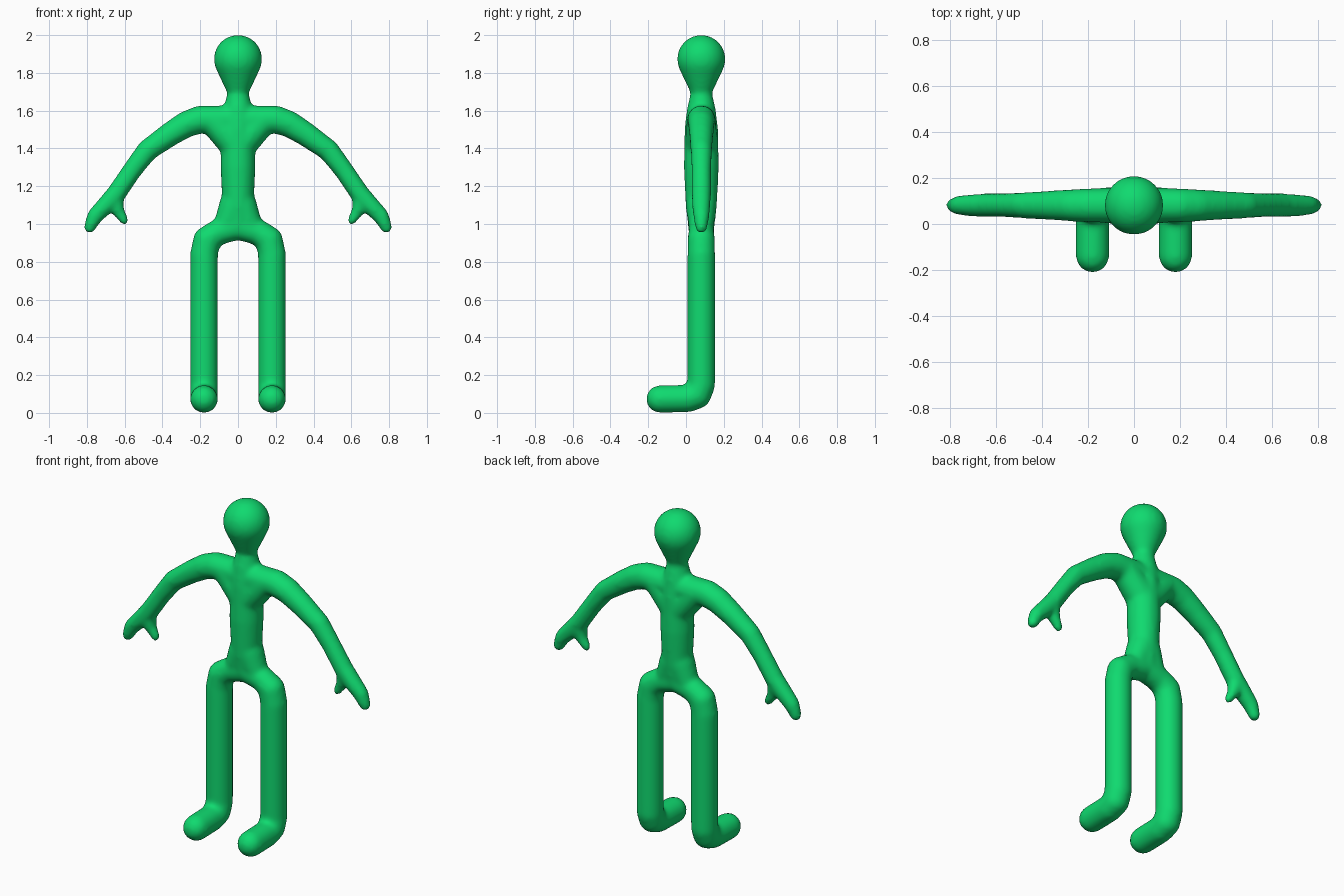
import bpy, bmesh
from mathutils import Matrix

if "Cube" in bpy.data.objects:
    bpy.data.objects.remove(bpy.data.objects["Cube"])

PAD = 0.003      # makes up for the slight shrink of the smoothing
Y = 0.081        # depth of the body axis

green = bpy.data.materials.new("green")
green.diffuse_color = (0.005, 0.70, 0.16, 1)
green.use_nodes = True
green.node_tree.nodes["Principled BSDF"].inputs["Base Color"].default_value = green.diffuse_color


def capsule(bm, a, b):
    """Tapered round limb segment: hull of two balls (x, y, z, radius)."""
    part = bmesh.new()
    for x, y, z, r in (a, b):
        bmesh.ops.create_uvsphere(part, u_segments=32, v_segments=20, radius=r + PAD,
                                  matrix=Matrix.Translation((x, y, z)))
    res = bmesh.ops.convex_hull(part, input=part.verts[:])
    junk = {g for g in res["geom_interior"] + res["geom_unused"]
            if isinstance(g, bmesh.types.BMVert)}
    bmesh.ops.delete(part, geom=list(junk), context='VERTS')
    bmesh.ops.recalc_face_normals(part, faces=part.faces[:])
    tmp = bpy.data.meshes.new("tmp")
    part.to_mesh(tmp)
    part.free()
    bm.from_mesh(tmp)
    bpy.data.meshes.remove(tmp)


def limb(bm, pts):
    for a, b in zip(pts, pts[1:]):
        capsule(bm, a, b)


def flat(pts, side=1):
    """(x, z, radius) points lying in the body plane."""
    return [(x * side, Y, z, r) for x, z, r in pts]


bm = bmesh.new()

# head, neck and torso
limb(bm, flat([(0, 1.873, 0.125), (0, 1.70, 0.051), (0, 1.60, 0.074),
               (0, 1.50, 0.086), (0, 1.30, 0.090), (0, 1.10, 0.080),
               (0, 0.985, 0.066)]))

for s in (-1, 1):
    # arm, down to the finger tip
    limb(bm, flat([(0, 1.55, 0.074), (0.20, 1.553, 0.071), (0.27, 1.53, 0.067),
                   (0.36, 1.475, 0.061), (0.48, 1.39, 0.054), (0.56, 1.285, 0.049),
                   (0.645, 1.16, 0.049), (0.70, 1.10, 0.046), (0.757, 1.042, 0.040),
                   (0.785, 0.982, 0.029)], s))
    # thumb
    limb(bm, flat([(0.655, 1.14, 0.045), (0.635, 1.07, 0.031), (0.602, 1.018, 0.021)], s))
    # armpit web
    limb(bm, flat([(0.01, 1.42, 0.085), (0.13, 1.545, 0.074)], s))
    # hip
    limb(bm, flat([(0.02, 1.10, 0.077), (0.06, 1.00, 0.064)], s))
    limb(bm, flat([(0, 0.985, 0.066), (0.11, 0.955, 0.065), (0.165, 0.915, 0.070),
                   (0.18, 0.84, 0.070)], s))
    # leg and foot
    limb(bm, [(0.18 * s, y, z, r) for y, z, r in
              ((Y, 0.84, 0.071), (Y, 0.15, 0.071), (0.06, 0.095, 0.071),
               (0.01, 0.076, 0.070), (-0.138, 0.073, 0.070))])

mesh = bpy.data.meshes.new("body")
bm.to_mesh(mesh)
bm.free()
mesh.materials.append(green)
body = bpy.data.objects.new("body", mesh)
bpy.context.collection.objects.link(body)

# fuse the parts into one soft skin
fuse = body.modifiers.new("fuse", 'REMESH')
fuse.mode = 'VOXEL'
fuse.voxel_size = 0.012
fuse.use_smooth_shade = True
soften = body.modifiers.new("soften", 'SMOOTH')
soften.factor = 0.5
soften.iterations = 12
